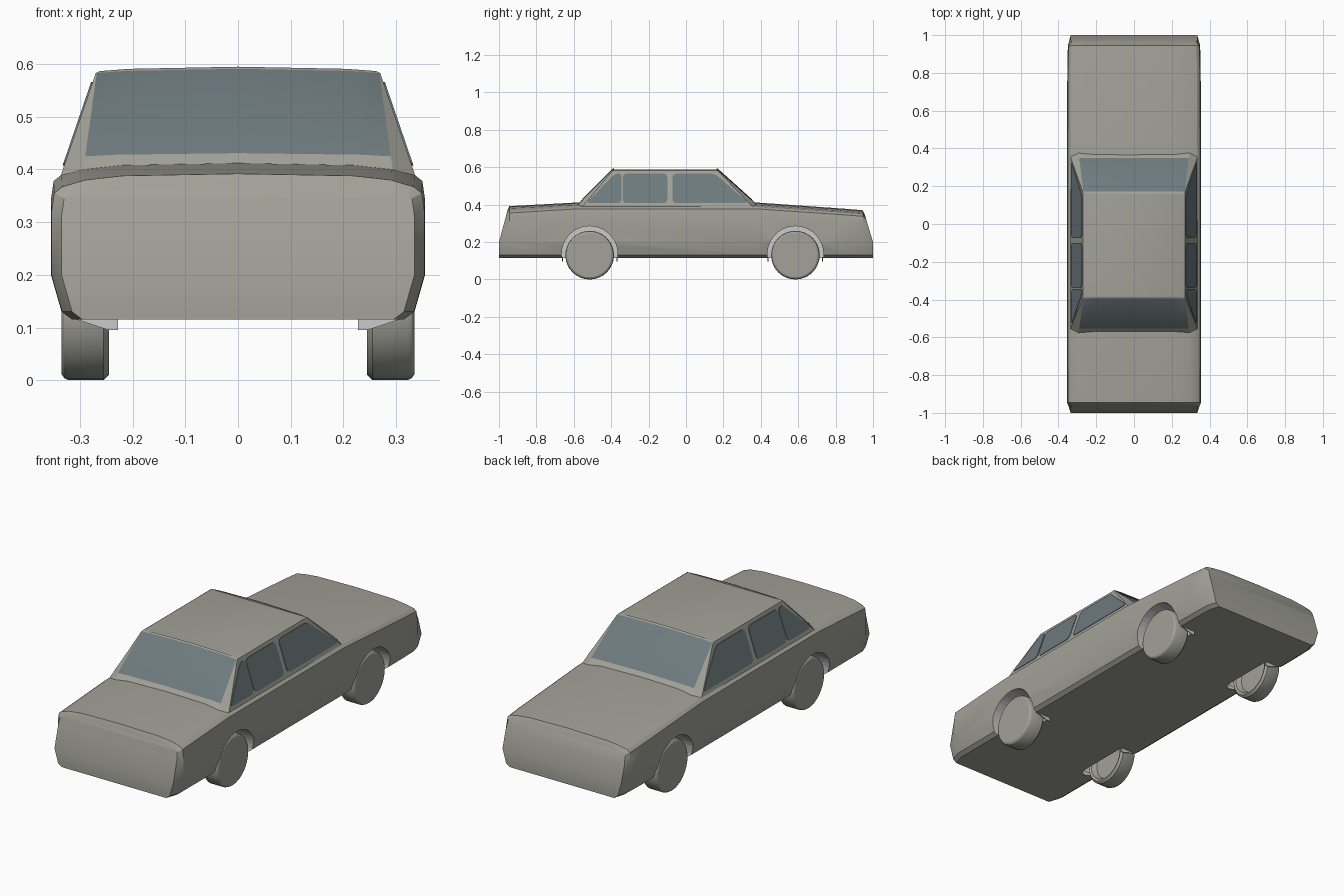
import bpy, bmesh, math
from mathutils import Vector

if "Cube" in bpy.data.objects:
    bpy.data.objects.remove(bpy.data.objects["Cube"])


def material(name, rgb):
    m = bpy.data.materials.new(name)
    m.diffuse_color = (*rgb, 1)
    m.use_nodes = True
    m.node_tree.nodes["Principled BSDF"].inputs["Base Color"].default_value = m.diffuse_color
    return m


PAINT = material("warm grey paint", (0.36, 0.36, 0.315))
GLASS = material("blue grey glass", (0.155, 0.195, 0.21))
LINER = material("light grey liner", (0.60, 0.60, 0.60))
WHEEL_Y = (-0.515, 0.585)
WHEEL_Z = 0.13


def make(name, verts, faces, mats, angle=25):
    mesh = bpy.data.meshes.new(name)
    mesh.from_pydata([tuple(v) for v in verts], [], faces)
    bm = bmesh.new()
    bm.from_mesh(mesh)
    bmesh.ops.remove_doubles(bm, verts=bm.verts, dist=1e-5)
    bmesh.ops.recalc_face_normals(bm, faces=bm.faces)
    bm.to_mesh(mesh)
    bm.free()
    obj = bpy.data.objects.new(name, mesh)
    bpy.context.collection.objects.link(obj)
    for m in mats:
        mesh.materials.append(m)
    smooth(obj, angle)
    return obj


def smooth(obj, angle):
    bpy.ops.object.select_all(action='DESELECT')
    obj.select_set(True)
    bpy.context.view_layer.objects.active = obj
    bpy.ops.object.shade_smooth_by_angle(angle=math.radians(angle))


def loft(rings):
    """Quads between closed rings of equal length."""
    n = len(rings[0])
    verts = [v for r in rings for v in r]
    faces = [(k * n + i, k * n + (i + 1) % n, (k + 1) * n + (i + 1) % n, (k + 1) * n + i)
             for k in range(len(rings) - 1) for i in range(n)]
    return verts, faces


def strips(start, n):
    """Cap a mirrored ring with left-to-right strips."""
    h = n // 2
    out = [(start, start + 1, start + n - 1)]
    out += [(start + i, start + i + 1, start + n - i - 1, start + n - i) for i in range(1, h - 1)]
    return out + [(start + h - 1, start + h, start + h + 1)]


def mirrored(half):
    """Half ring from centre line to centre line, completed on the -x side."""
    return half + [Vector((-v.x, v.y, v.z)) for v in half[-2:0:-1]]


# Lower body: cross-sections along y (y, half width, belt height, crown height, end slant)
def section(y, w, belt, top, slant):
    half = [(0, .115), (w - .04, .115), (w - .02, .13), (w, .2), (w, belt - .035),
            (w - .005, belt), (w - .02, belt + .012), (w * .82, top - .012),
            (w * .62, top - .004), (0, top)]
    return mirrored([Vector((x, y + slant * max(0, z - .2), z)) for x, z in half])


sections = [(-1, .335, .345, .372, .27), (-.945, .354, .355, .392, 0),
            (-.575, .355, .378, .412, 0), (.37, .355, .378, .412, 0),
            (.85, .353, .345, .378, 0), (.945, .35, .338, .370, 0),
            (1, .335, .322, .348, -.30)]
rings = [section(*s) for s in sections]
verts, faces = loft(rings)
n = len(rings[0])
faces += strips(0, n) + strips(len(verts) - n, n)
body = make("body", verts, faces, [PAINT, LINER])

# Wheel wells cut out of the body
R = .15
for s in (-1, 1):
    for wy in WHEEL_Y:
        bpy.ops.mesh.primitive_cylinder_add(vertices=40, radius=R, depth=.2,
                                            location=(s * .328, wy, .135),
                                            rotation=(0, math.pi / 2, 0))
        cutter = bpy.context.object
        cutter.hide_render = True
        mod = body.modifiers.new("well", 'BOOLEAN')
        mod.operation, mod.solver, mod.object = 'DIFFERENCE', 'EXACT', cutter
        bpy.context.view_layer.objects.active = body
        bpy.ops.object.modifier_apply(modifier=mod.name)
        bpy.data.objects.remove(cutter)
for p in body.data.polygons:
    pts = [body.data.vertices[i].co for i in p.vertices]
    inside = any(all(math.hypot(v.y - wy, v.z - .135) < R + .002 for v in pts) for wy in WHEEL_Y)
    p.material_index = 1 if inside and min(abs(v.x) for v in pts) > .2 else 0
smooth(body, 25)

# Cabin: base, sill and roof rings, with front and rear glass
def cabin_ring(z, xc, xs, yf, yr, corner, crown):
    half = [(0, yf, z + crown), (xc * .8, yf, z + crown * .5), (xc, yf, z), (xs, yf + corner, z),
            (xs, yr - corner, z), (xc, yr, z), (xc * .8, yr, z + crown * .5), (0, yr, z + crown)]
    return mirrored([Vector(p) for p in half])


rings = [cabin_ring(.39, .295, .336, -.585, .385, .03, 0),
         cabin_ring(.425, .29, .324, -.553, .350, .03, .006),
         cabin_ring(.583, .268, .270, -.395, .172, .004, .008),
         cabin_ring(.587, .258, .262, -.386, .162, .004, .008)]
verts, faces = loft(rings)
n = len(rings[0])
faces += strips(len(verts) - n, n)
cabin = make("cabin", verts, faces, [PAINT, GLASS])
for p in cabin.data.polygons:
    zs = [cabin.data.vertices[i].co.z for i in p.vertices]
    tall = max(zs) - min(zs) > .1
    p.material_index = 1 if tall and abs(p.normal.y) > .55 and abs(p.normal.x) < .3 else 0


# Side windows: rounded thin plates lying on the cabin sides
def rounded(pts, r=.025, steps=4):
    pts = [Vector(p) for p in pts]
    out = []
    for i, p in enumerate(pts):
        a, b = pts[i - 1] - p, pts[(i + 1) % len(pts)] - p
        a = p + a.normalized() * min(r, a.length * .45)
        b = p + b.normalized() * min(r, b.length * .45)
        for k in range(steps + 1):
            t = k / steps
            out.append(a * (1 - t) ** 2 + p * 2 * t * (1 - t) + b * t * t)
    return out


windows = {
    "quarter_window": [(-.535, .408), (-.345, .408), (-.345, .566), (-.378, .566)],
    "front_window": [(-.338, .408), (-.1, .408), (-.1, .566), (-.338, .566)],
    "rear_window": [(-.073, .408), (.335, .408), (.155, .566), (-.073, .566)],
}
for name, outline in windows.items():
    for s, side in ((-1, "left"), (1, "right")):
        loop = rounded(outline)
        m = len(loop)
        at = lambda z, d: s * (.324 - (z - .425) * .054 / .158 + d)
        layers = [[Vector((at(q.y, d), q.x, q.y)) for q in loop] for d in (-.003, .003)]
        v, f = loft(layers)
        make(f"{name}_{side}", v, f + [tuple(range(m)), tuple(range(m, 2 * m))], [GLASS])

# Wheels: turned profile (x, radius) with a dished inner face
profile = [(.275, .02), (.275, .095), (.25, .108), (.245, .12), (.255, .13),
           (.322, .13), (.330, .126), (.335, .118)]
SEG = 32
for s, side in ((-1, "left"), (1, "right")):
    for wy, end in zip(WHEEL_Y, ("front", "rear")):
        rings = [[Vector((s * x, wy + r * math.cos(2 * math.pi * k / SEG),
                          WHEEL_Z + r * math.sin(2 * math.pi * k / SEG))) for k in range(SEG)]
                 for x, r in profile]
        v, f = loft(rings)
        f += [tuple(range(SEG)), tuple(range(len(v) - SEG, len(v)))]
        make(f"{end}_wheel_{side}", v, f, [PAINT], 30)

        # Liner lips hanging below the floor at each end of the well
        for d, tag in ((-1, "fore"), (1, "aft")):
            tri = [(.228, .118), (.228, .095), (.245, .095), (.315, .118)]
            lip = [[Vector((s * x, wy + d * y, z)) for x, z in tri] for y in (.143, .148)]
            v, f = loft(lip)
            make(f"{end}_liner_{tag}_{side}", v, f + [(0, 1, 2, 3), (4, 5, 6, 7)], [LINER])
